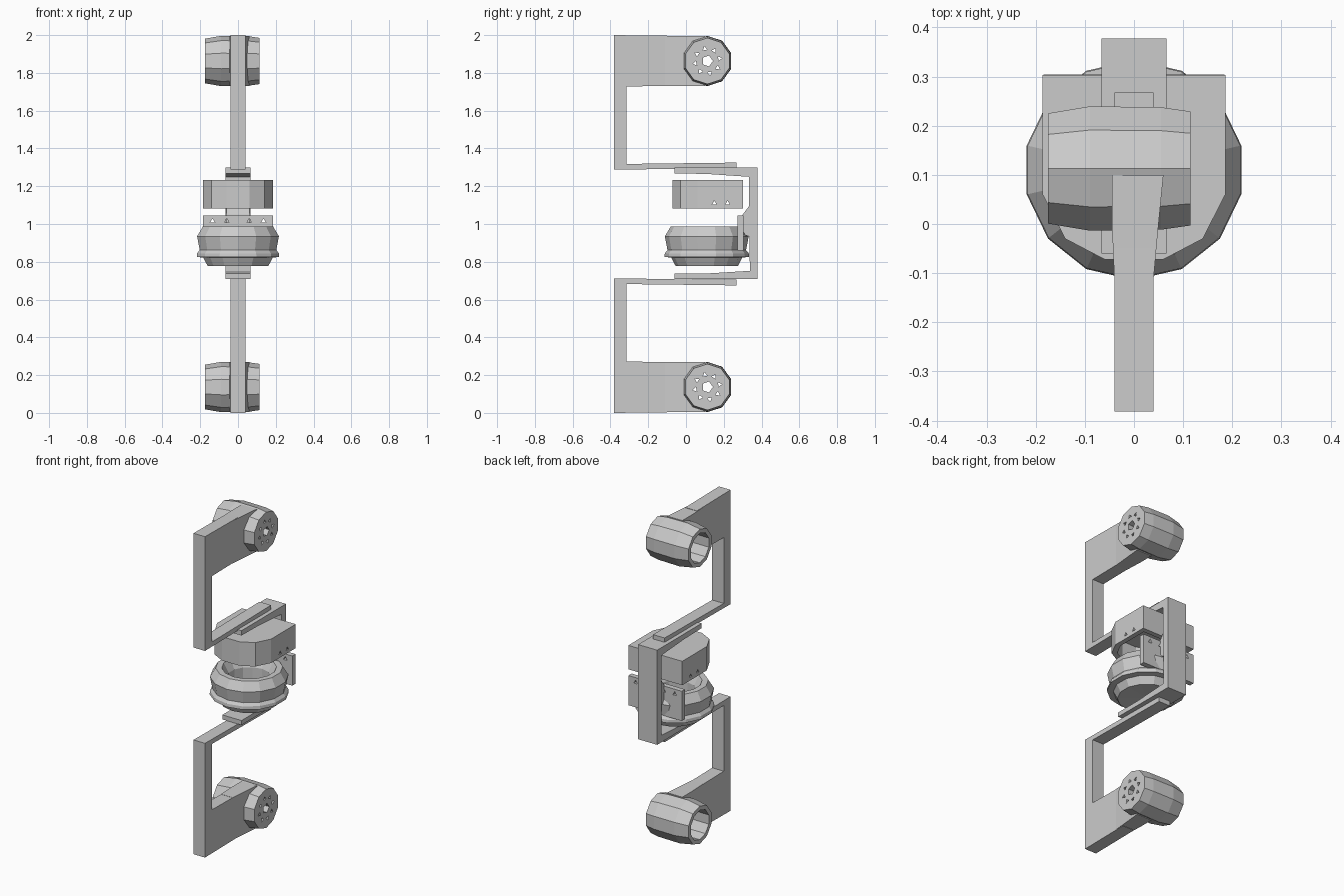
import bpy, bmesh, math
from mathutils import Vector

if "Cube" in bpy.data.objects:
    bpy.data.objects.remove(bpy.data.objects["Cube"])


def finish(bm, name):
    bmesh.ops.remove_doubles(bm, verts=bm.verts, dist=1e-5)
    bmesh.ops.recalc_face_normals(bm, faces=bm.faces)
    mesh = bpy.data.meshes.new(name)
    bm.to_mesh(mesh)
    bm.free()
    ob = bpy.data.objects.new(name, mesh)
    bpy.context.collection.objects.link(ob)
    return ob


def prism(name, pts, lo, hi, axis):
    """Extrude a 2D profile along x (yz profile), y (xz profile) or z (xy profile)."""
    def place(a, b, h):
        return {'x': (h, a, b), 'y': (a, h, b), 'z': (a, b, h)}[axis]
    bm = bmesh.new()
    rings = [[bm.verts.new(place(a, b, h)) for a, b in pts] for h in (lo, hi)]
    bm.faces.new(rings[0])
    bm.faces.new(rings[1])
    for i in range(len(pts)):
        j = (i + 1) % len(pts)
        bm.faces.new((rings[0][i], rings[0][j], rings[1][j], rings[1][i]))
    return finish(bm, name)


def lathe(name, profile, centre, sides, axis):
    """Spin (radius, height) points that start and end on the axis."""
    bm = bmesh.new()
    rings = []
    for r, h in profile:
        ring = []
        for i in range(sides):
            a = 2 * math.pi * (i + 0.5) / sides
            u, v = r * math.cos(a), r * math.sin(a)
            co = (h, u, v) if axis == 'x' else (u, v, h)
            ring.append(bm.verts.new(Vector(co) + Vector(centre)))
        rings.append(ring)
    for p, q in zip(rings, rings[1:]):
        for i in range(sides):
            j = (i + 1) % sides
            bm.faces.new((p[i], p[j], q[j], q[i]))
    return finish(bm, name)


def cut(ob, cutter):
    mod = ob.modifiers.new("cut", 'BOOLEAN')
    mod.operation, mod.solver, mod.object = 'DIFFERENCE', 'EXACT', cutter
    bpy.context.view_layer.objects.active = ob
    bpy.ops.object.modifier_apply(modifier=mod.name)
    bpy.data.objects.remove(cutter)


def ngon(cy, cz, r, n, turn=0.0):
    return [(cy + r * math.cos(turn + 2 * math.pi * i / n),
             cz + r * math.sin(turn + 2 * math.pi * i / n)) for i in range(n)]


def box_pts(a0, a1, b0, b1):
    return [(a0, b0), (a1, b0), (a1, b1), (a0, b1)]


# Offset arms with their end motors, lower one and its mirror image above
arm_profile = [(-.382, 0), (-.05, .004), (-.05, .268), (-.315, .272), (-.315, .682),
               (.268, .675), (.268, .705), (-.382, .712)]
motor_profile = [(0, .115), (.122, .115), (.131, .055), (.133, -.09), (.118, -.175),
                 (.092, -.175), (.095, .08), (0, .08)]
for label, up in (("lower", False), ("upper", True)):
    def z(v):
        return 2 - v if up else v
    prism(label + "_arm", [(y, z(h)) for y, h in arm_profile], -.04, .04, 'x')

    my, mz = .113, z(.137)
    neck = prism(label + "_motor_neck",
                 [(-.11, -.04), (-.11, .04), (.0, .05), (.10, .06), (.10, -.045), (.0, -.045)],
                 z(.006), z(.27), 'z')
    for v in neck.data.vertices:      # profile was written as (y, x)
        v.co.x, v.co.y = v.co.y, v.co.x
    neck.data.flip_normals()
    cut(neck, prism("cavity", ngon(my, mz, .112, 10, math.pi / 10), -.2, .1, 'x'))

    motor = lathe(label + "_motor_can", motor_profile, (0, my, mz), 10, 'x')
    cut(motor, prism("hub_hole", ngon(my, mz, .03, 5), .06, .14, 'x'))
    for k in range(8):
        a = 2 * math.pi * k / 8 + .2
        cut(motor, prism("vent", ngon(my + .066 * math.cos(a), mz + .066 * math.sin(a),
                                      .014, 3, a), .06, .14, 'x'))

# C-shaped centre bracket
prism("centre_bracket",
      [(-.06, .710), (.378, .708), (.378, 1.298), (-.06, 1.298), (-.06, 1.268), (.11, 1.265),
       (.333, 1.25), (.338, .752), (.11, .738), (-.06, .738)], -.066, .066, 'x')
prism("bracket_boss", [(.29, .95), (.345, .93), (.345, 1.11), (.30, 1.05)], -.06, .06, 'x')

# Upper drive housing: D-shaped shell, open underneath
half = [(.186, .303), (.186, .06), (.14, -.03), (.06, -.072)]
outline = half + [(-x, y) for x, y in reversed(half)]
housing = prism("upper_drive_housing", outline, 1.083, 1.232, 'z')
inner = [(x * .84, .113 + (y - .113) * .84) for x, y in outline]
cut(housing, prism("housing_cavity", inner, 1.0, 1.20, 'z'))
for y in (.15, .22):
    cut(housing, prism("side_vent", ngon(y, 1.11, .014, 3, math.pi / 2), -.3, .3, 'x'))

# Lower drive bowl: faceted ring with a recess on top
lathe("lower_drive_bowl",
      [(0, .785), (.165, .778), (.188, .822), (.224, .826), (.222, .845), (.208, .862),
       (.222, .935), (.19, .988), (.155, .988), (.125, .93), (.125, .86), (0, .86)],
      (0, .11, 0), 14, 'z')

# Square back plate joining the bowl to the bracket
plate = prism("back_plate", box_pts(-.184, .184, .86, 1.045), .272, .304, 'y')
for x in (-.135, -.06, .06, .135):
    cut(plate, prism("plate_hole", ngon(x, 1.015, .015, 3, math.pi / 2), .2, .36, 'y'))
